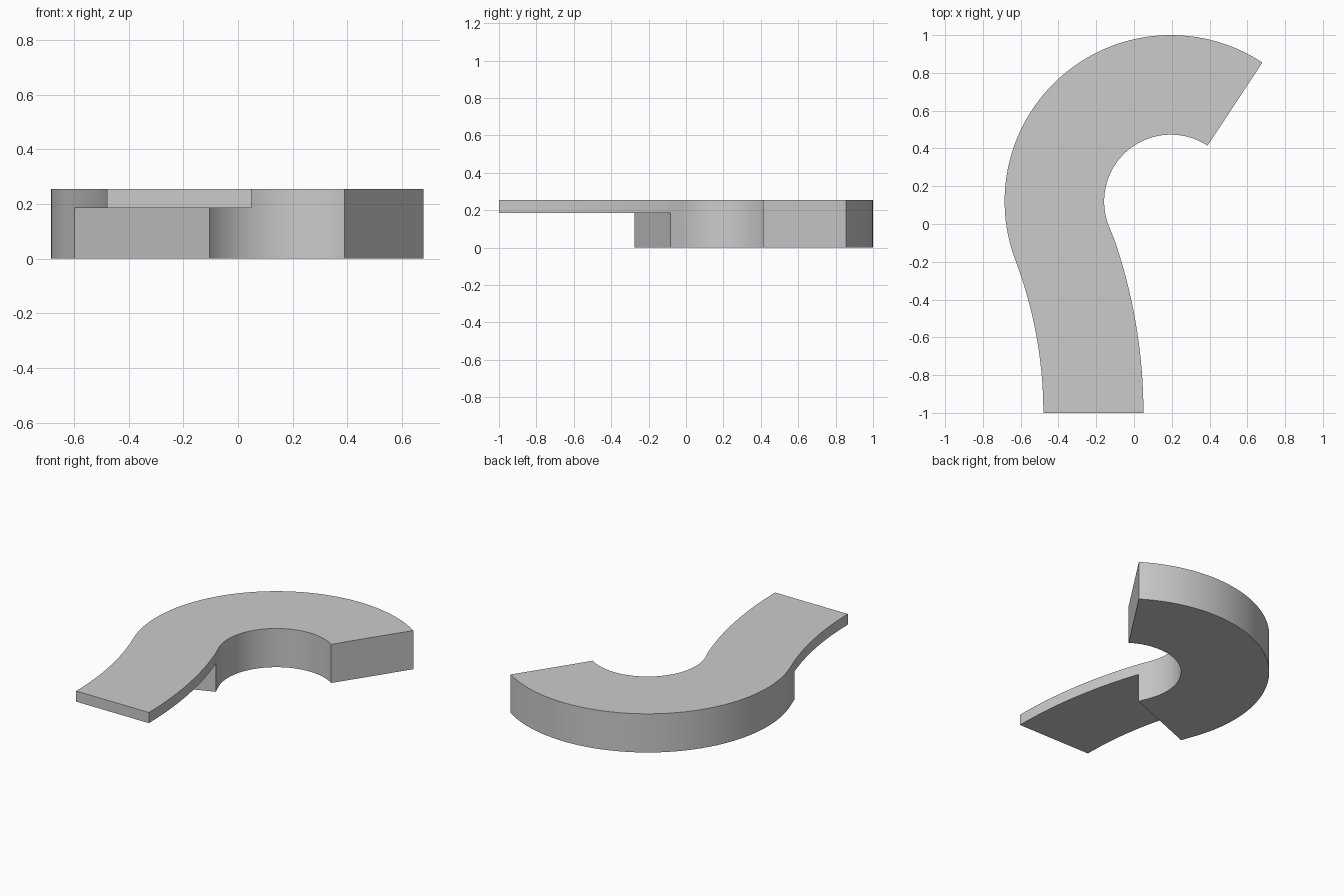
import bpy, bmesh
from math import sin, cos, radians

if "Cube" in bpy.data.objects:
    bpy.data.objects.remove(bpy.data.objects["Cube"])

TOP, STEP = 0.255, 0.185
HOOK, R_IN, R_OUT = (0.195, 0.12), 0.353, 0.88       # big bend
TAIL, T_IN, T_OUT = (-2.76, -1.0), 2.28, 2.81        # gentle reverse bend


def polar(c, r, deg):
    return c[0] + r * cos(radians(deg)), c[1] + r * sin(radians(deg))


def lerp(a, b, n):
    return [a + (b - a) * i / n for i in range(n + 1)]


# Cross-sections (left edge, right edge) along the path
sections = [(polar(HOOK, R_OUT, a), polar(HOOK, R_IN, a))
            for a in lerp(56.6, 200.7, 72)]
body_end = len(sections)                              # lower body stops here
for i, a in enumerate(lerp(18.55, 0, 20)):
    inner_a = a + 0.5 * a / 18.55
    sections.append((polar(TAIL, T_IN, a), polar(TAIL, T_OUT, inner_a)))

bm = bmesh.new()


def ring(z, count):
    return [[bm.verts.new((x, y, z)) for x, y in s] for s in sections[:count]]


top = ring(TOP, len(sections))
mid = ring(STEP, len(sections))
low = ring(0, body_end + 1)

# Top skin, underside of tail, underside of body
for rows in (top, mid[body_end:], low):
    for p, q in zip(rows, rows[1:]):
        bm.faces.new((p[0], p[1], q[1], q[0]))
# Side walls and end walls of the plate layer and the body layer
for upper, lower in ((top, mid), (mid[:body_end + 1], low)):
    for s in (0, 1):
        for i in range(len(lower) - 1):
            bm.faces.new((upper[i][s], upper[i + 1][s], lower[i + 1][s], lower[i][s]))
    for e in (0, -1):
        bm.faces.new((upper[e][0], upper[e][1], lower[e][1], lower[e][0]))
bmesh.ops.recalc_face_normals(bm, faces=bm.faces)

mesh = bpy.data.meshes.new("curved_stepped_hook")
bm.to_mesh(mesh)
bm.free()
hook = bpy.data.objects.new("curved_stepped_hook", mesh)
bpy.context.collection.objects.link(hook)
bpy.context.view_layer.objects.active = hook
hook.select_set(True)
bpy.ops.object.shade_smooth_by_angle(angle=radians(30))
